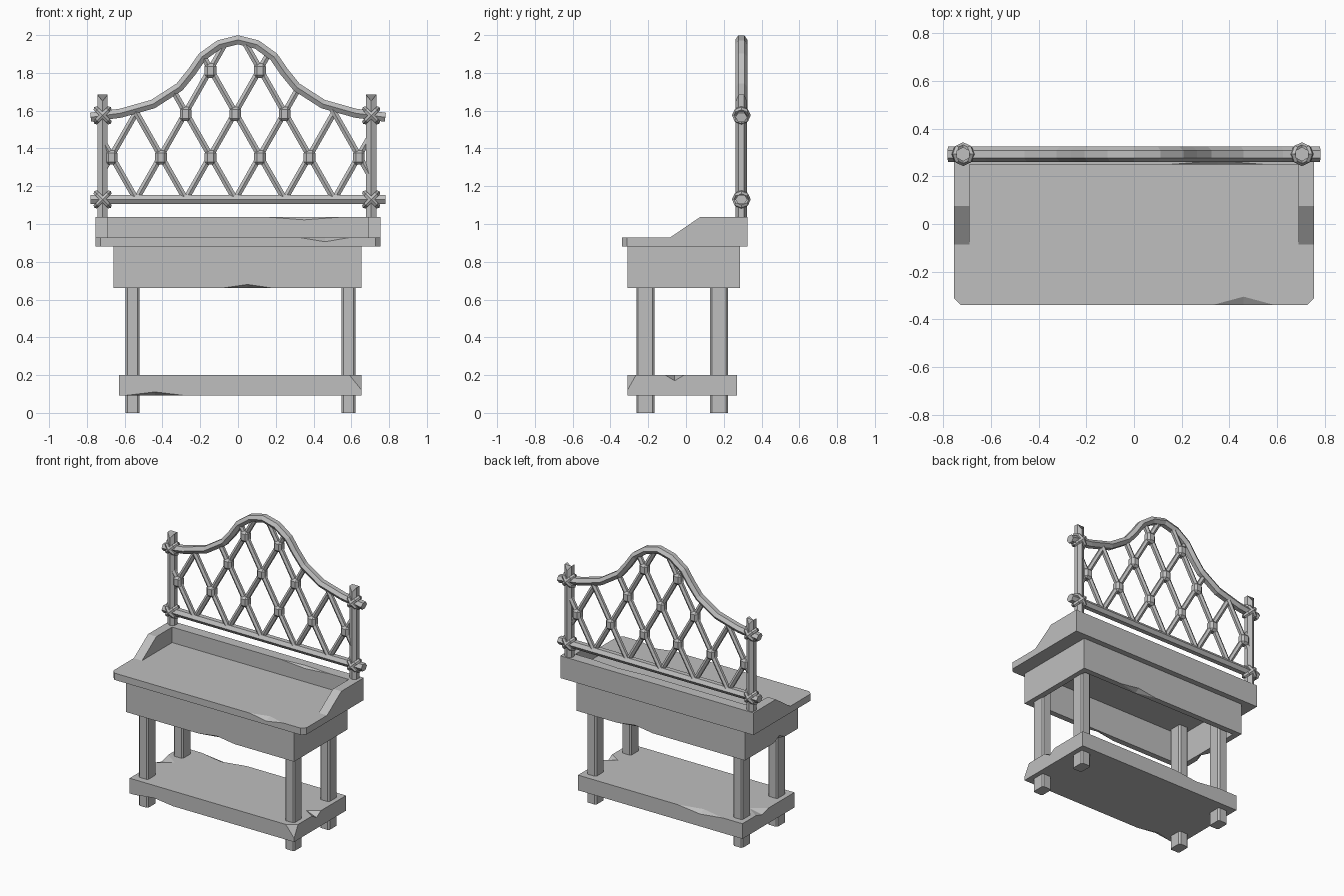
import bpy, bmesh, math
from mathutils import Vector, Matrix

cube = bpy.data.objects.get("Cube")
if cube:
    bpy.data.objects.remove(cube, do_unlink=True)

GREY = (0.52, 0.52, 0.52, 1)
wood = bpy.data.materials.new("plain_grey")
wood.use_nodes = True
wood.diffuse_color = GREY
wood.node_tree.nodes["Principled BSDF"].inputs["Base Color"].default_value = GREY


def finish(name, bm):
    bmesh.ops.recalc_face_normals(bm, faces=bm.faces)
    me = bpy.data.meshes.new(name)
    bm.to_mesh(me)
    bm.free()
    me.materials.append(wood)
    ob = bpy.data.objects.new(name, me)
    bpy.context.scene.collection.objects.link(ob)
    return ob


def box(name, x, y, z, bevel=0):
    """Box between ranges; bevel cuts only the upright edges."""
    bm = bmesh.new()
    bmesh.ops.create_cube(bm, size=1)
    for v in bm.verts:
        v.co = [r[0] if c < 0 else r[1] for c, r in zip(v.co, (x, y, z))]
    if bevel:
        upright = [e for e in bm.edges
                   if abs(e.verts[0].co.z - e.verts[1].co.z) > 0.01]
        bmesh.ops.bevel(bm, geom=upright, offset=bevel, segments=1, affect='EDGES')
    return finish(name, bm)


def prism(name, outline, direction):
    """Extrude a closed outline along a direction."""
    bm = bmesh.new()
    face = bm.faces.new([bm.verts.new(p) for p in outline])
    new = bmesh.ops.extrude_face_region(bm, geom=[face], use_keep_orig=True)["geom"]
    bmesh.ops.translate(bm, vec=direction,
                        verts=[g for g in new if isinstance(g, bmesh.types.BMVert)])
    return finish(name, bm)


def tube(name, path, radius, depth, y, sides=6):
    """Faceted bar following (x, z) points in an upright plane."""
    bm = bmesh.new()
    pts = [Vector(p) for p in path]
    rings = []
    for i, p in enumerate(pts):
        t = (pts[min(i + 1, len(pts) - 1)] - pts[max(i - 1, 0)]).normalized()
        ring = []
        for k in range(sides):
            a = math.tau * k / sides
            s = radius * math.sin(a) / math.sin(math.pi / 3)
            ring.append(bm.verts.new((p.x - t.y * s, y + depth * math.cos(a), p.y + t.x * s)))
        rings.append(ring)
    for a, b in zip(rings, rings[1:]):
        for k in range(sides):
            j = (k + 1) % sides
            bm.faces.new((a[k], a[j], b[j], b[k]))
    bm.faces.new(rings[0])
    bm.faces.new(rings[-1])
    return finish(name, bm)


def chip(ob, centre, size):
    """Knock an angular chip out of an edge or corner."""
    bm = bmesh.new()
    rim = [bm.verts.new((math.cos(k * math.pi / 2), math.sin(k * math.pi / 2), 0))
           for k in range(4)]
    for sign in (1, -1):
        tip = bm.verts.new((0, 0, sign))
        for k in range(4):
            bm.faces.new((rim[k], rim[(k + 1) % 4], tip))
    for v in bm.verts:
        v.co = Vector([c + s * u for c, s, u in zip(centre, size, v.co)])
    cutter = finish("chip_cutter", bm)
    cutter.hide_render = True
    mod = ob.modifiers.new("chip", 'BOOLEAN')
    mod.operation, mod.solver, mod.object = 'DIFFERENCE', 'EXACT', cutter
    bpy.context.view_layer.update()
    graph = bpy.context.evaluated_depsgraph_get()
    me = bpy.data.meshes.new_from_object(ob.evaluated_get(graph))
    ob.modifiers.clear()
    ob.data = me
    bpy.data.objects.remove(cutter, do_unlink=True)


# Legs
for side, x in (("left", 0.585), ("right", -0.558)):
    for end, y in (("front", -0.215), ("back", 0.175)):
        box(f"{end}_{side}_leg", (x - 0.037, x + 0.037), (y - 0.048, y + 0.048),
            (0, 0.88), 0.01)

# Lower shelf with worn edges
shelf = box("lower_shelf", (-0.63, 0.655), (-0.31, 0.27), (0.093, 0.2))
chip(shelf, (0.655, -0.31, 0.2), (0.065, 0.045, 0.08))
chip(shelf, (0.655, -0.06, 0.2), (0.08, 0.05, 0.03))
chip(shelf, (-0.44, -0.31, 0.093), (0.15, 0.04, 0.018))
chip(shelf, (-0.3, 0.27, 0.2), (0.18, 0.04, 0.02))
chip(shelf, (-0.63, 0.05, 0.2), (0.1, 0.07, 0.02))

# Hollow apron from four boards
front = box("apron_front", (-0.66, 0.655), (-0.31, -0.27), (0.66, 0.88))
back = box("apron_back", (-0.66, 0.655), (0.245, 0.285), (0.66, 0.88))
box("apron_left", (0.615, 0.655), (-0.27, 0.245), (0.66, 0.88))
right = box("apron_right", (-0.66, -0.62), (-0.27, 0.245), (0.66, 0.88))
chip(front, (0.05, -0.31, 0.66), (0.14, 0.03, 0.02))
chip(back, (0.2, 0.285, 0.66), (0.14, 0.03, 0.02))
chip(right, (-0.66, -0.1, 0.66), (0.03, 0.06, 0.03))

# Worktop with clipped front corners
X, F, B, C = 0.755, -0.34, 0.325, 0.028
top = prism("worktop", [(-X, B, 0.88), (-X, F + C, 0.88), (-X + C, F, 0.88),
                        (X - C, F, 0.88), (X, F + C, 0.88), (X, B, 0.88)], (0, 0, 0.048))
chip(top, (0.46, F, 0.928), (0.13, 0.035, 0.022))

# Raised back board and sloping side boards
back_board = box("back_board", (-X, X), (0.25, B), (0.928, 1.037))
chip(back_board, (0.35, 0.25, 1.037), (0.2, 0.015, 0.015))
for name, x in (("left_side_board", X - 0.065), ("right_side_board", -X)):
    prism(name, [(x, -0.085, 0.928), (x, 0.075, 1.037), (x, 0.25, 1.037),
                 (x, 0.25, 0.928)], (0.065, 0, 0))

# Trellis frame
Y, LOW, MID = 0.293, 1.13, 1.575
half = [(0, 1.975), (0.1, 1.95), (0.19, 1.885), (0.245, 1.805), (0.31, 1.725),
        (0.45, 1.635), (0.62, 1.587), (0.78, 1.565)]
arch = [(-x, z) for x, z in reversed(half[1:])] + half
tube("arched_rail", arch, 0.024, 0.032, Y)
tube("bottom_rail", [(-0.78, LOW), (0.78, LOW)], 0.024, 0.032, Y)


def inside(x, z):
    """Whether a point lies within the trellis frame."""
    for (x0, z0), (x1, z1) in zip(half, half[1:]):
        if x0 <= abs(x) <= x1:
            height = z0 + (z1 - z0) * (abs(x) - x0) / (x1 - x0)
            return -0.71 < x < 0.7 and LOW <= z <= height
    return False


# Posts with split tops, bound to the rails by crossed cords
for side, x in (("left", 0.705), ("right", -0.717)):
    post = tube(f"{side}_post", [(x, 0.93), (x, 1.685)], 0.027, 0.03, Y)
    for v in post.data.vertices:
        if v.co.z > 1.6 and abs(v.co.x - x) < 0.01:
            v.co.z -= 0.035
    for level, z in (("lower", LOW), ("upper", MID)):
        for turn in (-1, 1):
            bm = bmesh.new()
            rings = []
            for i in range(8):
                a = math.tau * i / 8
                rings.append([bm.verts.new((
                    (0.048 + 0.014 * math.cos(b)) * math.cos(a),
                    (0.036 + 0.014 * math.cos(b)) * math.sin(a),
                    0.015 * math.sin(b))) for b in [math.tau * k / 6 for k in range(6)]])
            for i in range(8):
                for k in range(6):
                    p, q, j = rings[i], rings[(i + 1) % 8], (k + 1) % 6
                    bm.faces.new((p[k], q[k], q[j], p[j]))
            bmesh.ops.transform(bm, verts=bm.verts, matrix=Matrix.Translation((x, Y, z))
                                @ Matrix.Rotation(turn * math.pi / 4, 4, 'Y'))
            finish(f"{side}_{level}_cord", bm)

# Diagonal lattice, each bar trimmed to the frame
STEP, RISE, START = 0.131, 0.23, -0.015
for slope in (-1, 1):
    for n in range(-5, 6):
        x0 = START + 2 * n * STEP
        run = [(x0 + slope * STEP * t / 50, LOW + RISE * t / 50) for t in range(200)]
        run = [p for p in run if inside(*p)]
        if len(run) > 10:
            tube("lattice_bar", [run[0], run[-1]], 0.016, 0.019, Y + slope * 0.004)

# Faceted knots at the crossings
for row in (1, 2, 3):
    for n in range(-6, 7):
        x, z = START + n * STEP, LOW + row * RISE - 0.008
        if (n + row) % 2 == 0 and inside(x, z + 0.06):
            bm = bmesh.new()
            bmesh.ops.create_cube(bm, size=1)
            bmesh.ops.scale(bm, verts=bm.verts, vec=(0.062, 0.06, 0.076))
            bmesh.ops.bevel(bm, geom=bm.edges[:], offset=0.015, segments=1, affect='EDGES')
            bmesh.ops.translate(bm, verts=bm.verts, vec=(x, Y, z))
            finish("lattice_knot", bm)
